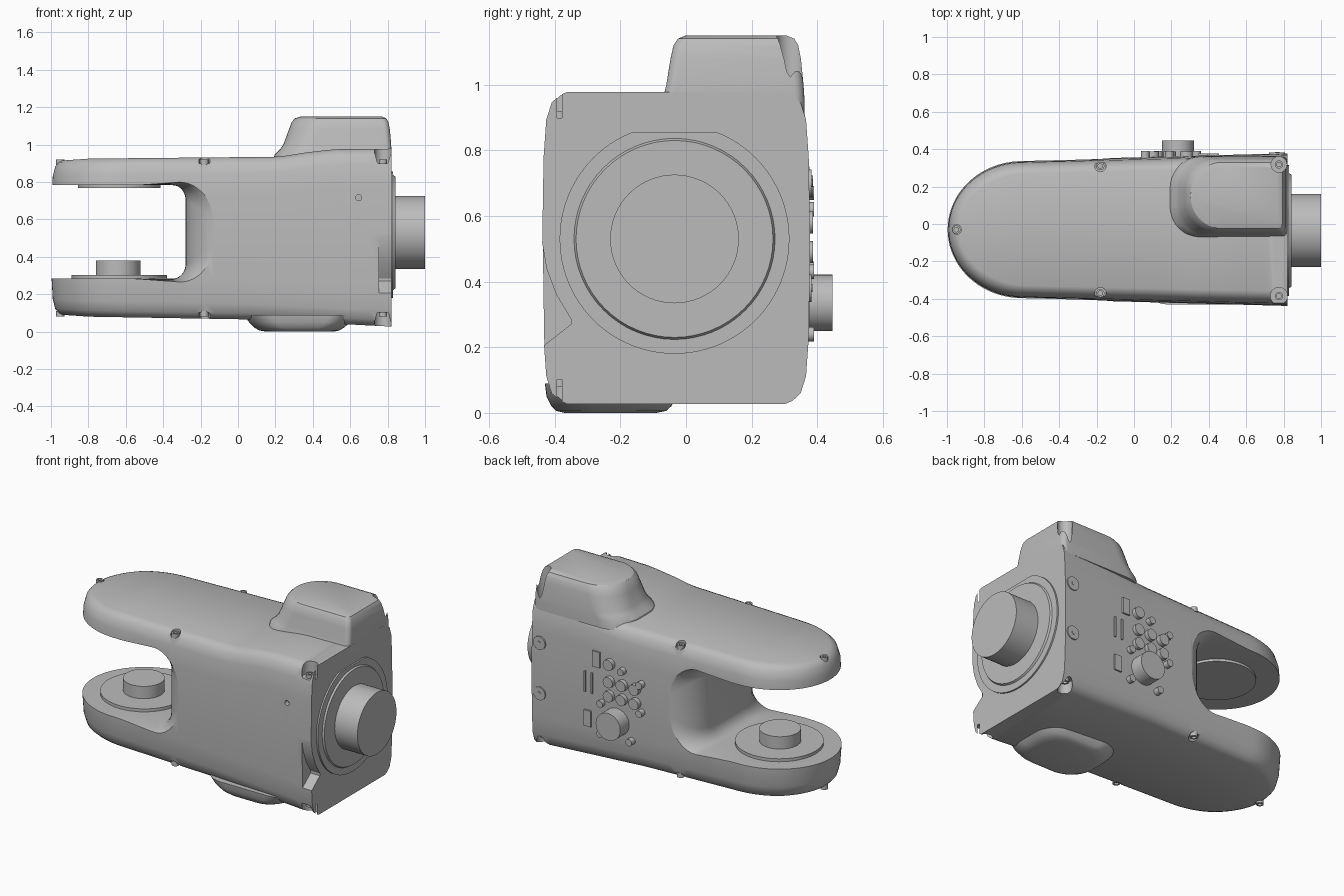
import bpy, bmesh, math
from mathutils import Vector, Matrix

if "Cube" in bpy.data.objects:
    bpy.data.objects.remove(bpy.data.objects["Cube"])

grey = bpy.data.materials.new("machine_grey")
grey.diffuse_color = (0.5, 0.5, 0.5, 1)
grey.use_nodes = True
grey.node_tree.nodes["Principled BSDF"].inputs["Base Color"].default_value = grey.diffuse_color
CY = -0.03  # centre line of the casing in y


def finish(name, bm, angle=30):
    bmesh.ops.recalc_face_normals(bm, faces=bm.faces)
    me = bpy.data.meshes.new(name)
    bm.to_mesh(me)
    bm.free()
    ob = bpy.data.objects.new(name, me)
    bpy.context.collection.objects.link(ob)
    me.materials.append(grey)
    smooth(ob, angle)
    return ob


def smooth(ob, angle=30):
    bpy.ops.object.select_all(action='DESELECT')
    ob.select_set(True)
    bpy.context.view_layer.objects.active = ob
    bpy.ops.object.shade_smooth_by_angle(angle=math.radians(angle))


def loft(bm, rings, caps=True):
    vs = [[bm.verts.new(p) for p in r] for r in rings]
    n = len(vs[0])
    for a, b in zip(vs, vs[1:]):
        for i in range(n):
            bm.faces.new((a[i], a[(i + 1) % n], b[(i + 1) % n], b[i]))
    if caps:
        bm.faces.new(vs[0])
        bm.faces.new(vs[-1])
    return vs


def add_cyl(bm, base, r, depth, axis='Z', seg=48, r2=None):
    rot = {'X': Matrix.Rotation(math.pi / 2, 4, 'Y'),
           'Y': Matrix.Rotation(-math.pi / 2, 4, 'X'), 'Z': Matrix()}[axis]
    mid = Matrix.Translation(Vector(base)) @ rot @ Matrix.Translation((0, 0, depth / 2))
    bmesh.ops.create_cone(bm, cap_ends=True, segments=seg, radius1=r,
                          radius2=r if r2 is None else r2, depth=depth, matrix=mid)


def cyl(name, base, r, depth, axis='Z', seg=48, r2=None):
    bm = bmesh.new()
    add_cyl(bm, base, r, depth, axis, seg, r2)
    return finish(name, bm)


def box(name, c, s):
    bm = bmesh.new()
    bmesh.ops.create_cube(bm, size=1, matrix=Matrix.Translation(c) @ Matrix.Diagonal((*s, 1)))
    return finish(name, bm)


def cut(ob, cutter):
    m = ob.modifiers.new("cut", 'BOOLEAN')
    m.operation, m.solver, m.object = 'DIFFERENCE', 'EXACT', cutter
    bpy.context.view_layer.objects.active = ob
    bpy.ops.object.modifier_apply(modifier=m.name)


def interp(x, pts):
    for (a, u), (b, v) in zip(pts, pts[1:]):
        if x <= b:
            return u + (v - u) * max(0, (x - a) / (b - a))
    return pts[-1][1]


def rounded(x0, x1, y0, y1, rl, rr, z, n=10):
    out = []
    for cx, cy, r, a0 in ((x1 - rr, y1 - rr, rr, 0), (x0 + rl, y1 - rl, rl, 90),
                          (x0 + rl, y0 + rl, rl, 180), (x1 - rr, y0 + rr, rr, 270)):
        for k in range(n + 1):
            a = math.radians(a0 + 90 * k / n)
            out.append((cx + r * math.cos(a), cy + r * math.sin(a), z))
    return out


# casing: stacked outlines with rounded nose and sloping top and bottom
def top_z(x):
    return interp(x, [(-1, .915), (-.85, .925), (.2, .935), (.35, .958), (.5, .975), (.82, .978)])


def bottom_z(x):
    return interp(x, [(-1, .09), (-.85, .08), (.05, .065), (.82, .027)])


xs = [.82 - 1.42 * k / 24 for k in range(24)]
xs += [-.6 - .4 * math.sin(math.pi / 2 * k / 20) for k in range(21)]
n = len(xs)


def outline(inset, level):
    side = []
    for x in xs:
        w = .37 + .038 * (x + .6) / 1.42 if x > -.6 else .37 * math.sqrt(max(0, 1 - ((x + .6) / .4) ** 2))
        px = .82 - (.82 - x) * (1.82 - .8 * inset) / 1.82
        side.append((px, w * (1 - inset / .4), level(x)))
    return [(x, CY - w, z) for x, w, z in side] + [(x, CY + w, z) for x, w, z in side[-2::-1]]


edge = [(0, .075), (.01, .052), (.033, .028), (.085, .012), (.2, .004)]
rings = [outline(i, lambda x, d=d: bottom_z(x) + d) for d, i in edge]
rings += [outline(0, lambda x: .52)]
rings += [outline(i, lambda x, d=d: top_z(x) - d) for d, i in reversed(edge)]
bm = bmesh.new()
vs = loft(bm, rings, caps=False)
for r in (vs[0], vs[-1]):
    for i in range(n - 1):
        bm.faces.new(list(dict.fromkeys((r[i], r[i + 1], r[2 * n - 3 - i], r[2 * n - 2 - i]))))
body = finish("fork_casing", bm)


# gap of the fork, flaring towards the front and back
def gap_ring(y, f):
    h, rx, rz, wall = .25 + .03 * f, .07 + .15 * f, .08 + .18 * f, -.28 + .22 * f
    half = [(-1.3, .25), (-.55, .25)]
    for k in range(11):
        a = math.pi / 2 * (1 - k / 10)
        half.append((wall - rx + rx * math.cos(a), h - rz + rz * math.sin(a)))
    return [(x, y, .533 + z) for x, z in half] + [(x, y, .533 - z) for x, z in half[::-1]]


steps = [(.16 + .235 * math.sin(math.pi / 2 * k / 10), 1 - math.cos(math.pi / 2 * k / 10)) for k in range(11)]
steps.append((.6, 1))
bm = bmesh.new()
loft(bm, [gap_ring(CY - t, f) for t, f in reversed(steps)] + [gap_ring(CY + t, f) for t, f in steps])
gap = finish("gap_cutter", bm)

# notch in the front right edge
bm = bmesh.new()
prof = [(-.5, .54), (-.44, .53), (-.425, .44), (-.395, .36), (-.35, .285), (-.35, .27), (-.44, .2), (-.5, .16)]
loft(bm, [[(x, y, z) for y, z in prof] for x in (.755, .95)])
notch = finish("notch_cutter", bm)

# screw pockets above and below, plus small hole in the front
screws = [(-.95, CY, .026), (-.18, -.37, .03), (-.18, .31, .03), (.775, -.385, .046), (.775, .318, .042)]
bm = bmesh.new()
for x, y, r in screws:
    add_cyl(bm, (x, y, .898), r, .4, seg=24)
    add_cyl(bm, (x, y, -.3), r, .402, seg=24)
add_cyl(bm, (.645, -.5, .716), .016, .1, 'Y', 20)
pockets = finish("pocket_cutter", bm)

# motor hump on top
bm = bmesh.new()
hump = [(.90, .185, .82, -.08, .362), (.945, .195, .82, -.075, .361), (.975, .225, .82, -.066, .36),
        (1.0, .242, .819, -.06, .358), (1.08, .272, .812, -.047, .35), (1.12, .287, .804, -.038, .342),
        (1.14, .303, .793, -.025, .33), (1.15, .335, .77, .0, .305)]
loft(bm, [rounded(a, b, c, d, .17, .03, z) for z, a, b, c, d in hump])
hump_ob = finish("motor_hump", bm)

for c in (gap, notch, pockets):
    cut(body, c)
cut(hump_ob, pockets)
for c in (gap, notch, pockets):
    bpy.data.objects.remove(c)
smooth(body)
smooth(hump_ob)

# shallow bulge underneath
bm = bmesh.new()
bulge = [(.09, .03, .63, -.43, -.02), (.05, .06, .60, -.425, -.03), (.02, .09, .565, -.41, -.045),
         (.006, .115, .54, -.395, -.06), (0, .15, .51, -.37, -.09)]
loft(bm, [rounded(a, b, c, d, .15, .13, z) for z, a, b, c, d in bulge])
finish("bottom_bulge", bm)

# screws with a hex socket
for i, (x, y, r) in enumerate(screws):
    for tag, z, s in (("top", .89, 1), ("bottom", .11, -1)):
        bm = bmesh.new()
        prof = [(.022, 0, 24), (.022, .03, 24), (.012, .03, 24), (.012, .018, 24)]
        loft(bm, [[(x + q * math.cos(math.tau * k / 24), y + q * math.sin(math.tau * k / 24), z + s * h)
                   for k in range(24)] for q, h, _ in prof])
        finish(f"{tag}_screw_{i}", bm)

# joint discs between the fork arms
cyl("lower_joint_disc", (-.635, CY, .27), .255, .032, seg=64)
cyl("lower_joint_boss", (-.64, CY, .295), .12, .085)
cyl("upper_joint_disc", (-.635, CY, .768), .22, .03, seg=64)

# output flange on the right, flattened at its top
bm = bmesh.new()
loft(bm, [[(x, -.035 + .35 * math.cos(math.tau * k / 96), min(.855, .53 + .35 * math.sin(math.tau * k / 96)))
           for k in range(96)] for x in (.80, .83)])
finish("flange_plate", bm)
cyl("flange_ring", (.82, -.035, .53), .312, .021, 'X', 64, .30)
cyl("output_shaft", (.82, -.035, .53), .196, .18, 'X', 64)

# back panel: connector, buttons, screws and label plates
cyl("connector", (.235, .34, .335), .086, .107, 'Y')
for i, x in enumerate((.28, .19, .10)):
    for j, z in enumerate((.58, .49)):
        cyl(f"button_{i}_{j}", (x, .35, z), .034, .037, 'Y', 24)
cyl("button_single", (.28, .35, .69), .034, .037, 'Y', 24)
for i, (x, z) in enumerate(((.06, .62), (.06, .44), (.13, .24), (.335, .24), (.335, .43), (.19, .67))):
    cyl(f"panel_screw_{i}", (x, .35, z), .022, .04, 'Y', 20)
for i, z in enumerate((.70, .38)):
    cyl(f"cover_disc_{i}", (.765, .36, z), .042, .022, 'Y', 32)
    cyl(f"cover_disc_pin_{i}", (.765, .36, z), .012, .025, 'Y', 16)
for i, (x, z, w, h) in enumerate(((.37, .70, .05, .1), (.43, .31, .05, .1),
                                  (.40, .54, .01, .13), (.45, .54, .01, .13))):
    box(f"label_plate_{i}", (x, .372, z), (w, .01, h))
